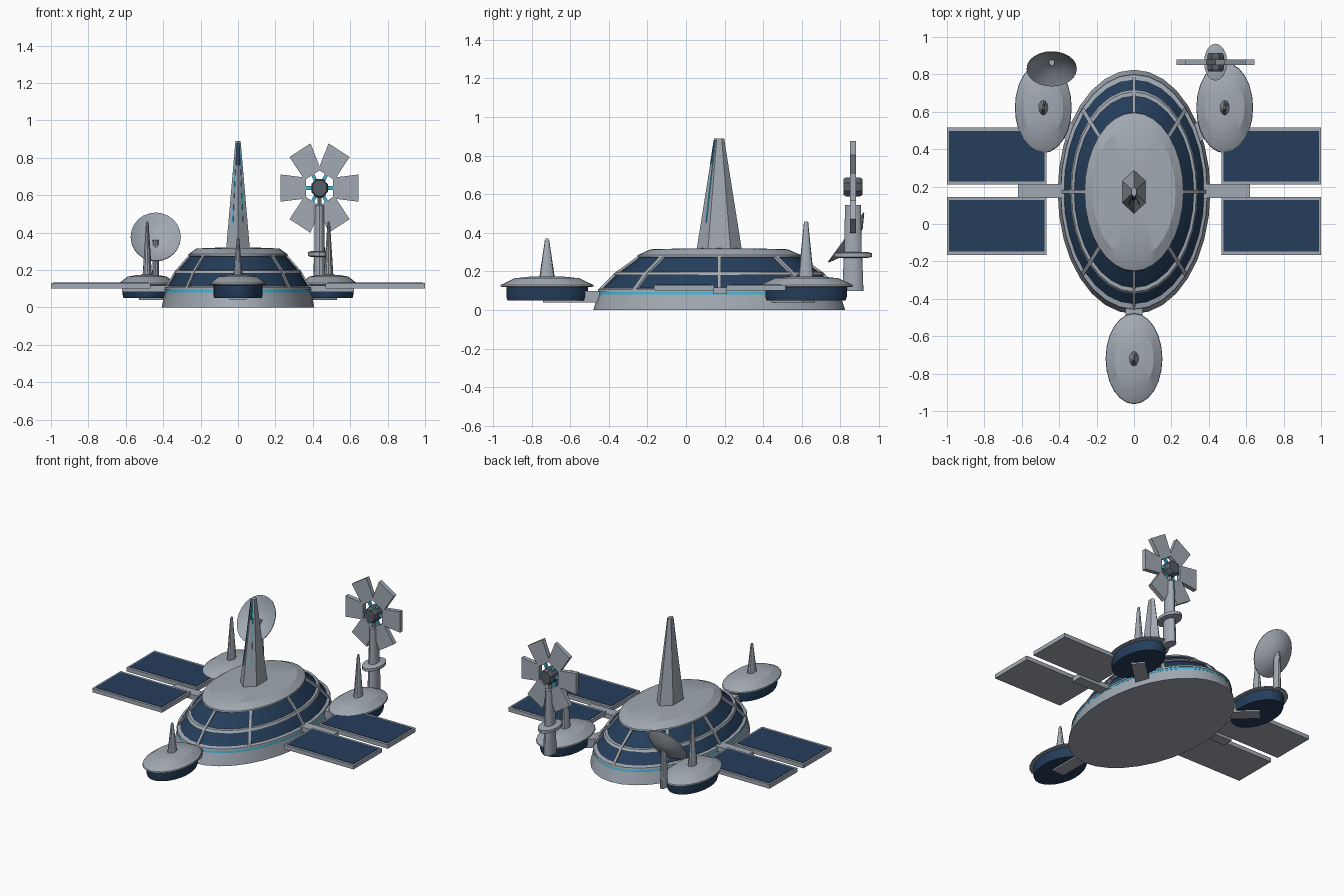
import bpy, bmesh, math
from mathutils import Vector, Matrix

if "Cube" in bpy.data.objects:
    bpy.data.objects.remove(bpy.data.objects["Cube"])

def mat(name, col):
    m = bpy.data.materials.new(name)
    m.diffuse_color = (*col, 1)
    m.use_nodes = True
    m.node_tree.nodes["Principled BSDF"].inputs["Base Color"].default_value = m.diffuse_color
    return m

GREY = mat("hull_grey", (0.36, 0.40, 0.45))
BLUE = mat("deep_blue", (0.018, 0.048, 0.105))
CYAN = mat("glow_cyan", (0.06, 0.46, 0.68))
DARK = mat("hub_dark", (0.09, 0.11, 0.13))
SY = 1.6                      # the whole station is stretched front to back
CY = 0.172                    # centre of the main dome

def finish(name, bm, m, matrix=Matrix(), smooth=True):
    bm.transform(matrix)
    bmesh.ops.recalc_face_normals(bm, faces=bm.faces)
    me = bpy.data.meshes.new(name)
    bm.to_mesh(me)
    bm.free()
    me.materials.append(m)
    ob = bpy.data.objects.new(name, me)
    bpy.context.collection.objects.link(ob)
    if smooth:
        bpy.ops.object.select_all(action='DESELECT')
        ob.select_set(True)
        bpy.context.view_layer.objects.active = ob
        bpy.ops.object.shade_smooth_by_angle(angle=math.radians(25))
    return ob

def place(x, y, z=0, sy=SY):
    return Matrix.Translation((x, y, z)) @ Matrix.Diagonal((1, sy, 1, 1))

def lathe(name, prof, m, matrix, seg=32, ring=False, start=0.0, smooth=True):
    """Revolve (radius, z) points about z; ring=True closes the profile."""
    bm = bmesh.new()
    rows = []
    for r, z in prof:
        if r == 0:
            rows.append([bm.verts.new((0, 0, z))] * seg)
        else:
            rows.append([bm.verts.new((r * math.cos(start + 2 * math.pi * i / seg),
                                       r * math.sin(start + 2 * math.pi * i / seg), z))
                         for i in range(seg)])
    pairs = list(zip(rows, rows[1:])) + ([(rows[-1], rows[0])] if ring else [])
    for a, b in pairs:
        for i in range(seg):
            j = (i + 1) % seg
            vs = list(dict.fromkeys((a[i], a[j], b[j], b[i])))
            if len(vs) > 2:
                bm.faces.new(vs)
    if not ring:
        for row, (r, z) in ((rows[0], prof[0]), (rows[-1], prof[-1])):
            if r > 0:
                bm.faces.new(row)
    return finish(name, bm, m, matrix, smooth)

def prism(bm, quad, off):
    """Solid from a quad pushed along the vector off."""
    a = [bm.verts.new(p) for p in quad]
    b = [bm.verts.new(Vector(p) + Vector(off)) for p in quad]
    bm.faces.new(a)
    bm.faces.new(b)
    for i in range(4):
        j = (i + 1) % 4
        bm.faces.new((a[i], a[j], b[j], b[i]))

def box(name, lo, hi, m, matrix=Matrix()):
    bm = bmesh.new()
    prism(bm, [(lo[0], lo[1], lo[2]), (hi[0], lo[1], lo[2]),
               (hi[0], hi[1], lo[2]), (lo[0], hi[1], lo[2])], (0, 0, hi[2] - lo[2]))
    return finish(name, bm, m, matrix, False)

# ---- main dome: base, glow band, window shell, cap
hub = place(0, CY)
lathe("base_plinth", [(.408, 0), (.392, .08)], GREY, hub)
lathe("glow_band", [(.393, .08), (.391, .097)], CYAN, hub)
DOME = [(.384, .10), (.328, .19), (.25, .28)]
lathe("dome_windows", DOME, BLUE, hub)
lathe("dome_cap", [(.25, .27), (.266, .275), (.264, .285), (.222, .315), (.1, .32), (0, .321)], GREY, hub)
lathe("lower_ring", [(.37, .095), (.394, .095), (.392, .108), (.37, .116)], GREY, hub, ring=True)
lathe("middle_ring", [(.32, .18), (.342, .182), (.334, .198), (.31, .2)], GREY, hub, ring=True)

# ---- eight upright ribs over the dome glass
bm = bmesh.new()
for k in range(8):
    rot = Matrix.Rotation(k * math.pi / 4, 3, 'Z')
    w = .0085 if k % 4 else .006
    for (r0, z0), (r1, z1) in zip(DOME, DOME[1:]):
        prism(bm, [rot @ Vector(p) for p in ((r0, -w, z0), (r0, w, z0), (r1, w, z1), (r1, -w, z1))],
              rot @ Vector((.007, 0, .007)))
finish("dome_ribs", bm, GREY, hub, False)

# ---- six-sided spire with glowing strips on its two front faces
Z0, Z1, R0, R1 = .315, .89, .073, .016
lathe("spire", [(R0, Z0), (R1, Z1)], GREY, hub, seg=6, start=math.pi / 6, smooth=False)

def spire_strip(name, m, u0, u1, za, zb):
    bm = bmesh.new()
    for s in (-1, 1):
        def pt(u, z):
            r = R0 + (R1 - R0) * (z - Z0) / (Z1 - Z0)
            f, e = Vector((0, -r, z)), Vector((s * r * .866, -r * .5, z))
            return f.lerp(e, u)
        prism(bm, [pt(u0, za), pt(u1, za), pt(u1, zb), pt(u0, zb)], (s * .0012, -.002, 0))
    finish(name, bm, m, hub, False)

spire_strip("spire_glow_strips", CYAN, .5, .62, .45, .88)
spire_strip("spire_windows", BLUE, .1, .5, .76, .88)

# ---- three outer pods, each with an antenna and an arm to the dome
for tag, x, y, tip in (("front", 0, -.72, .37), ("left", -.485, .622, .46), ("right", .485, .622, .46)):
    p = place(x, y)
    lathe(tag + "_pod_body", [(.128, .05), (.132, .07), (.132, .127)], BLUE, p, 24)
    lathe(tag + "_pod_lid", [(.13, .118), (.152, .122), (.15, .13), (.105, .165), (.05, .174), (0, .176)], GREY, p, 24)
    lathe(tag + "_pod_antenna", [(.025, .17), (.007, tip - .006), (.004, tip)], GREY, p, 12)
    d = Vector((0, CY, 0)) - Vector((x, y, 0))
    ang = math.atan2(d.y, d.x)
    reach = .3 if x == 0 else .22
    box(tag + "_pod_arm", (-.02, -.045, .04), (reach, .045, .1), GREY,
        Matrix.Translation((x, y, 0)) @ Matrix.Rotation(ang, 4, 'Z'))

# ---- solar wings on both sides
for tag, s in (("left", -1), ("right", 1)):
    xs = sorted((s * .35, s * .62))
    box(tag + "_wing_beam", (xs[0], .14, .083), (xs[1], .213, .117), GREY)
    for row, ya, yb in (("front", -.165, .145), ("rear", .21, .515)):
        xs = sorted((s * .467, s * 1.0))
        box(f"{tag}_{row}_panel_frame", (xs[0], ya, .102), (xs[1], yb, .13), GREY)
        box(f"{tag}_{row}_solar_cells", (xs[0] + .012, ya + .017, .125), (xs[1] - .012, yb - .017, .1325), BLUE)

# ---- tilted dish behind the left pod
lathe("dish_pole", [(.02, .1), (.016, .36)], GREY, place(-.44, .87), 12)
lathe("dish_bowl", [(0, -.055), (.075, -.04), (.134, 0), (.134, .006), (.075, -.032), (0, -.047)], GREY,
      Matrix.Translation((-.44, .832, .375)) @ Matrix.Rotation(math.radians(54.5), 4, 'X')
      @ Matrix.Diagonal((1, 1.18, 1, 1)), 24)

# ---- wind turbine behind the right pod
TX, TY, TZ = .436, .865, .638
lathe("turbine_tower", [(.034, .1), (.03, .28), (.028, .3), (.026, .545)], GREY, place(TX, TY), 16)
lathe("turbine_collar", [(.045, .27), (.062, .275), (.062, .295), (.045, .302)], GREY, place(TX, TY), 16)
lathe("turbine_neck", [(.01, .54), (.01, .62)], GREY, place(TX, TY), 8)
face = Matrix.Translation((TX, TY, TZ)) @ Matrix.Diagonal((1, 1, 1.12, 1))
lathe("turbine_hub", [(.04, -.05), (.048, -.035), (.048, .035), (.04, .05)], DARK,
      face @ Matrix.Rotation(math.pi / 2, 4, 'X'), 8, start=math.pi / 8, smooth=False)
blades, spokes = bmesh.new(), bmesh.new()
for k in range(6):
    rot = Matrix.Rotation(k * math.pi / 3, 3, 'Y')
    for b, r0, w0, r1, w1, t in ((blades, .073, .05, .209, .065, .015), (spokes, .03, .009, .085, .009, .008)):
        prism(b, [rot @ Vector(p) for p in ((r0, -t, -w0), (r1, -t, -w1), (r1, -t, w1), (r0, -t, w0))],
              (0, 2 * t, 0))
finish("turbine_blades", blades, GREY, face, False)
finish("turbine_spokes", spokes, CYAN, face, False)
